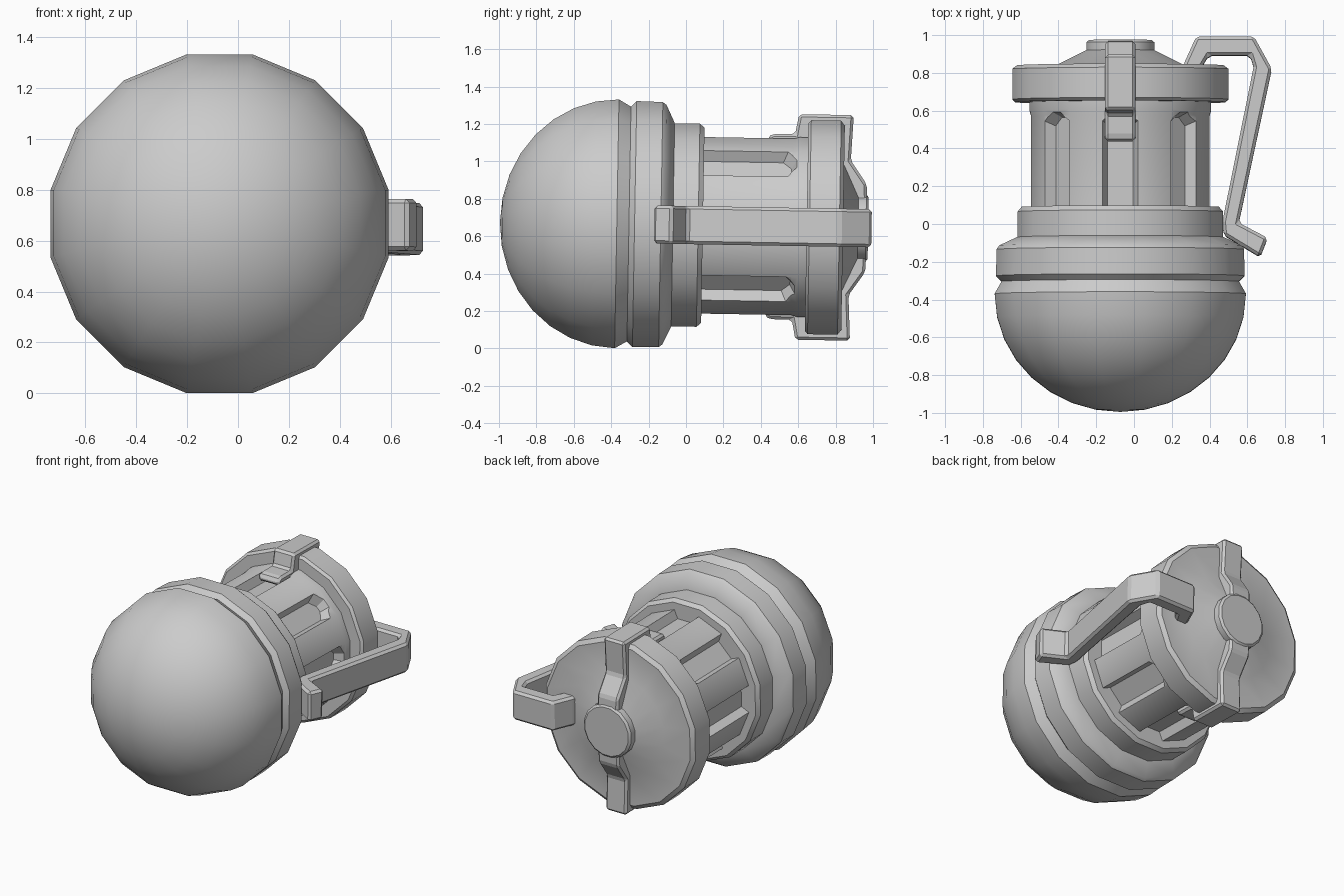
import bpy, bmesh
from math import cos, sin, pi, radians
from mathutils import Matrix

if "Cube" in bpy.data.objects:
    bpy.data.objects.remove(bpy.data.objects["Cube"])

SIDES = 16
# Everything is built around the local y axis, then tilted about one degree
PLACE = Matrix.Translation((-0.0725, 0, 0.66)) @ Matrix.Rotation(radians(-1), 4, 'X')


def finish(name, bm):
    bmesh.ops.recalc_face_normals(bm, faces=bm.faces)
    me = bpy.data.meshes.new(name)
    bm.to_mesh(me)
    bm.free()
    ob = bpy.data.objects.new(name, me)
    bpy.context.collection.objects.link(ob)
    ob.matrix_world = PLACE
    return ob


def smooth(ob, angle=30):
    bpy.ops.object.select_all(action='DESELECT')
    ob.select_set(True)
    bpy.context.view_layer.objects.active = ob
    bpy.ops.object.shade_smooth_by_angle(angle=radians(angle))


def lathe(name, profile):
    """Closed 16-sided turning; profile is (y, radius to the flats)."""
    bm = bmesh.new()
    rings = []
    for y, r in profile:
        R = r / cos(pi / SIDES)
        if r == 0:
            rings.append([bm.verts.new((0, y, 0))] * SIDES)
        else:
            rings.append([bm.verts.new((R * cos(a), y, R * sin(a)))
                          for a in ((i + 0.5) * 2 * pi / SIDES for i in range(SIDES))])
    for a, b in zip(rings, rings[1:]):
        for i in range(SIDES):
            j = (i + 1) % SIDES
            vs = list(dict.fromkeys((a[i], a[j], b[j], b[i])))
            bm.faces.new(vs)
    return finish(name, bm)


def plate(name, pts, direction, bevel):
    """Extrude a flat outline symmetrically along direction, with bevelled edges."""
    bm = bmesh.new()
    f = bm.faces.new([bm.verts.new(p) for p in pts])
    g = bmesh.ops.extrude_face_region(bm, geom=[f])
    bmesh.ops.translate(bm, vec=direction,
                        verts=[v for v in g['geom'] if isinstance(v, bmesh.types.BMVert)])
    ob = finish(name, bm)
    m = ob.modifiers.new("edges", 'BEVEL')
    m.width, m.segments, m.limit_method = bevel, 1, 'ANGLE'
    return ob


# Rounded nose dome with groove and band
dome = [(-0.37 - 0.625 * cos(i * pi / 16), 0.665 * sin(i * pi / 16)) for i in range(9)]
smooth(lathe("nose_dome", dome + [(-0.305, 0.628), (-0.275, 0.658), (-0.135, 0.655),
                                  (-0.115, 0.64), (-0.07, 0.545), (-0.07, 0)]))

# Stepped collar behind the dome
smooth(lathe("collar", [(-0.1, 0), (-0.1, 0.543), (0.065, 0.543), (0.09, 0.522),
                        (0.09, 0)]))

# Barrel with eight pointed slots
barrel = lathe("barrel", [(0, 0), (0, 0.472), (0.57, 0.472), (0.6, 0.48),
                          (0.68, 0.48), (0.68, 0)])
bm = bmesh.new()
for k in range(8):
    rot = Matrix.Rotation(k * pi / 4, 4, 'Y')
    layers = []
    for r, w, e in ((0.415, 0.068, 0.0), (0.53, 0.119, 0.05)):
        outline = [(-w, 0.05), (w, 0.05), (w, 0.515 + e), (w * 0.3, 0.56 + e),
                   (-w * 0.3, 0.56 + e), (-w, 0.515 + e)]
        vs = [bm.verts.new((t, y, r)) for t, y in outline]
        for v in vs:
            v.co = rot @ v.co
        bm.faces.new(vs)
        layers.append(vs)
    lo, hi = layers
    for i in range(6):
        j = (i + 1) % 6
        bm.faces.new((lo[i], lo[j], hi[j], hi[i]))
cutter = finish("slot_cutter", bm)
cutter.hide_render = True
cut = barrel.modifiers.new("slots", 'BOOLEAN')
cut.object, cut.operation, cut.solver = cutter, 'DIFFERENCE', 'EXACT'
bpy.context.view_layer.objects.active = barrel
bpy.ops.object.modifier_apply(modifier="slots")
bpy.data.objects.remove(cutter)
smooth(barrel)

# Rear cap flange, raised cone and central button
smooth(lathe("rear_cap", [(0.645, 0), (0.645, 0.555), (0.66, 0.572), (0.82, 0.572),
                          (0.84, 0.545), (0.84, 0.34), (0.92, 0.18), (0.92, 0)]))
smooth(lathe("button", [(0.9, 0), (0.9, 0.18), (0.962, 0.18), (0.974, 0.165), (0.974, 0)]))

# Clips over the cap rim, mirrored top and bottom
clip_outline = [(0.43, 0.44), (0.43, 0.48), (0.455, 0.495), (0.575, 0.497), (0.595, 0.603),
                (0.887, 0.603), (0.875, 0.36), (0.962, 0.235), (0.968, 0.1), (0.8, 0.1),
                (0.8, 0.44)]
clip = plate("rim_clips", [(-0.08, y, r) for y, r in clip_outline], (0.16, 0, 0), 0.016)
mir = clip.modifiers.new("mirror", 'MIRROR')
mir.use_axis = (False, False, True)

# Bent side lever, hooked into the cap and turned out at the tip
lever_outline = [(0.25, 0.80), (0.27, 0.86), (0.33, 0.992), (0.635, 0.992), (0.73, 0.82),
                 (0.555, 0.005), (0.708, -0.075), (0.668, -0.177), (0.475, -0.06),
                 (0.468, 0.01), (0.633, 0.83), (0.615, 0.89), (0.395, 0.89),
                 (0.365, 0.84), (0.35, 0.80)]
plate("side_lever", [(x + 0.0725, y, -0.102) for x, y in lever_outline], (0, 0, 0.204), 0.016)
